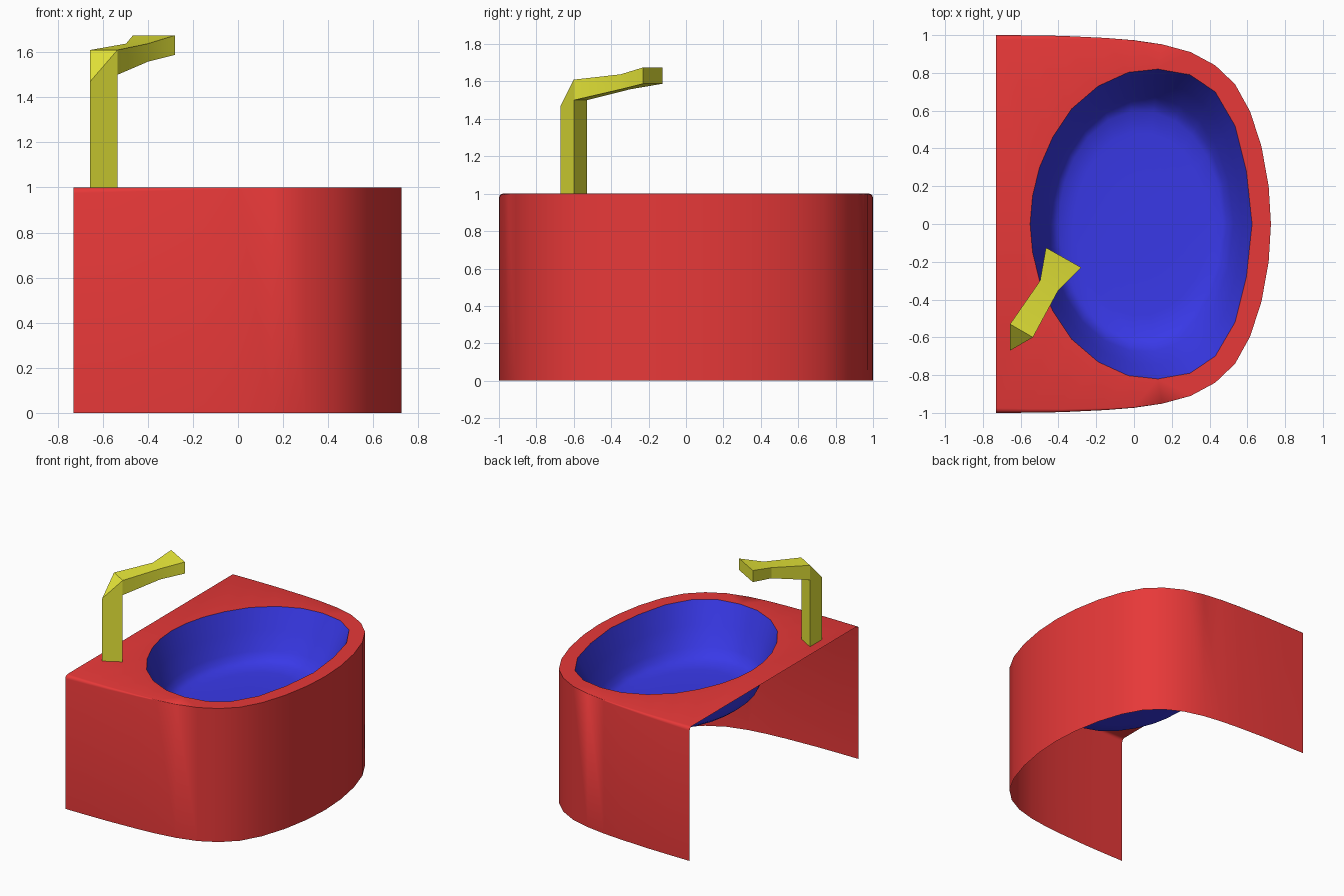
import bpy, bmesh, math

if "Cube" in bpy.data.objects:
    bpy.data.objects.remove(bpy.data.objects["Cube"])

RED, BLUE, YELLOW = (.8, .04, .04, 1), (.04, .04, .8, 1), (.8, .8, .04, 1)


def finish(bm, name, color, smooth_angle, open_shell=False):
    bmesh.ops.remove_doubles(bm, verts=bm.verts, dist=.0008)
    bmesh.ops.recalc_face_normals(bm, faces=bm.faces)
    bm.normal_update()
    # open shells: make the upper side the front side
    if open_shell and max(bm.faces, key=lambda f: abs(f.normal.z)).normal.z < 0:
        bmesh.ops.reverse_faces(bm, faces=bm.faces)
    me = bpy.data.meshes.new(name)
    bm.to_mesh(me)
    bm.free()
    ob = bpy.data.objects.new(name, me)
    bpy.context.collection.objects.link(ob)
    mat = bpy.data.materials.new(name + "_paint")
    mat.diffuse_color = color
    mat.use_nodes = True
    mat.node_tree.nodes["Principled BSDF"].inputs["Base Color"].default_value = mat.diffuse_color
    me.materials.append(mat)
    bpy.ops.object.select_all(action='DESELECT')
    ob.select_set(True)
    bpy.context.view_layer.objects.active = ob
    bpy.ops.object.shade_smooth_by_angle(angle=math.radians(smooth_angle))
    return ob


def mirrored(half):
    """Half outline with y >= 0, ending on y = 0, continued to the -y side."""
    return half + [(x, -y) for x, y in reversed(half[:-1])]


def ring(bm, pts):
    return [bm.verts.new(p) for p in pts]


def bridge(bm, a, b, closed=True):
    n = len(a)
    for i in range(n if closed else n - 1):
        j = (i + 1) % n
        bm.faces.new((a[i], a[j], b[j], b[i]))


# Plan outlines
outer = mirrored([(-.73, 1), (-.55, .999), (-.38, .996), (-.15, .985), (0, .973), (.15, .951),
                  (.30, .91), (.43, .84), (.535, .74), (.615, .595), (.675, .41),
                  (.713, .2), (.725, 0)])
rim = mirrored([(-.55, 0), (-.537, .15), (-.50, .30), (-.43, .46), (-.33, .61), (-.19, .73),
                (-.03, .803), (.127, .82), (.296, .79), (.43, .7), (.535, .52),
                (.595, .28), (.625, 0)])[:-1]


# Counter: open-backed curtain wall, softened top edge fading to the front, top with a hole
def rounded_ring(a):
    out = []
    for x, y in outer:
        r = .025 * max(0, min(1, (.2 - x) / .93))
        out.append((x, y - math.copysign(r * (1 - math.cos(a)), y), 1 - r * (1 - math.sin(a))))
    return out


bm = bmesh.new()
top = rounded_ring(math.pi / 2)
edges = []
for loop in (top, [(x, y, 1) for x, y in rim]):
    v = ring(bm, loop)
    edges += [bm.edges.new((v[i - 1], v[i])) for i in range(len(v))]
bmesh.ops.triangle_fill(bm, edges=edges, use_beauty=True, normal=(0, 0, 1))
low = ring(bm, [(x, y, 0) for x, y in outer])
for k in range(4):
    high = ring(bm, rounded_ring(k * math.pi / 6))
    # skip zero-height strips where the softened edge has faded out
    for i in range(len(low) - 1):
        q = (low[i], low[i + 1], high[i + 1], high[i])
        bm.faces.new(q)
    low = high
bmesh.ops.dissolve_degenerate(bm, dist=.0005, edges=bm.edges)
finish(bm, "counter", RED, 40, True)

# Bowl: rim tapering to a rounder, nearly flat floor
bm = bmesh.new()
cx = .0375
prev = None
for s, z, blend in ((1, 1, 0), (.915, .85, .3), (.835, .72, .7), (.795, .675, 1),
                    (.74, .648, 1), (.6, .637, 1), (.3, .632, 1)):
    pts = []
    for x, y in rim:
        a = math.atan2(y / .82, (x - cx) / .5875)
        ex, ey = cx + .5875 * math.cos(a), .81 * math.sin(a)
        px, py = x + (ex - x) * blend, y + (ey - y) * blend
        pts.append((cx + (px - cx) * s, py * s, z))
    cur = ring(bm, pts)
    if prev:
        bridge(bm, prev, cur)
    prev = cur
bm.faces.new(prev)
finish(bm, "bowl", BLUE, 60, True)

# Faucet: three-sided post, slanted elbow, arm flaring to a wide spout
bm = bmesh.new()
A, B, C = (-.656, -.67), (-.535, -.60), (-.656, -.53)
base = ring(bm, [(*p, 1) for p in (A, B, C)])
a1, b1, c1 = ring(bm, [(*A, 1.47), (*B, 1.5), (*C, 1.5)])
b2, c2 = ring(bm, [(*B, 1.61), (*C, 1.61)])
bm.faces.new(base)
bridge(bm, base, [a1, b1, c1])
for f in ((a1, b1, b2), (a1, c2, c1), (a1, b2, c2)):
    bm.faces.new(f)
prev = [b1, c1, c2, b2]
for (p, q, lo, hi) in (((-.40, -.35), (-.497, -.30), 1.558, 1.638),
                       ((-.28, -.23), (-.466, -.125), 1.588, 1.675)):
    cur = ring(bm, [(*p, lo), (*q, lo), (*q, hi), (*p, hi)])
    bridge(bm, prev, cur)
    prev = cur
bm.faces.new(prev)
finish(bm, "faucet", YELLOW, 20)
